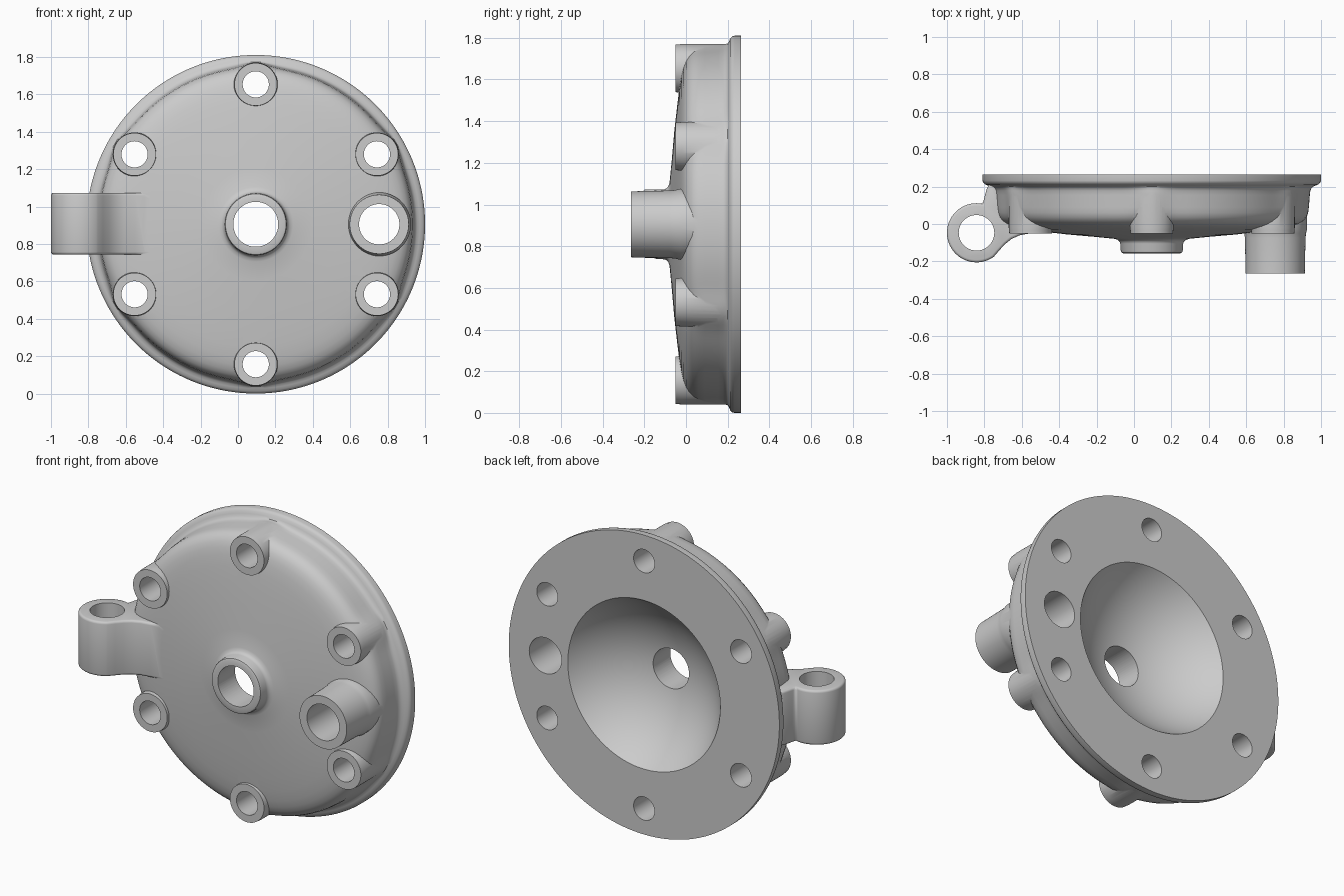
import bpy, bmesh, math
from mathutils import Matrix

if "Cube" in bpy.data.objects:
    bpy.data.objects.remove(bpy.data.objects["Cube"])

CX, CZ = 0.095, 0.905          # disc axis, parallel to y
BOLT_R = 0.748
BOLT_ANGLES = [math.radians(30 + 60 * i) for i in range(6)]


def finish(name, bm):
    bmesh.ops.recalc_face_normals(bm, faces=bm.faces[:])
    me = bpy.data.meshes.new(name)
    bm.to_mesh(me)
    bm.free()
    ob = bpy.data.objects.new(name, me)
    bpy.context.collection.objects.link(ob)
    return ob


def lathe(name, profile, x=CX, z=CZ, n=64, bump=None):
    """Revolve (radius, y[, bump weight]) points about an axis parallel to y."""
    bm = bmesh.new()
    rings = []
    for p in profile:
        w = p[2] if len(p) > 2 else 0
        ring = []
        for i in range(n):
            a = 2 * math.pi * i / n
            r = p[0] + (w * bump(a) if w else 0)
            ring.append(bm.verts.new((x + r * math.cos(a), p[1], z + r * math.sin(a))))
        rings.append(ring)
    for r0, r1 in zip(rings, rings[1:]):
        for i in range(n):
            j = (i + 1) % n
            bm.faces.new((r0[i], r0[j], r1[j], r1[i]))
    bm.faces.new(rings[0])
    bm.faces.new(rings[-1])
    return finish(name, bm)


def apply_mod(ob, mod):
    bpy.context.view_layer.objects.active = ob
    bpy.ops.object.modifier_apply(modifier=mod.name)


def boolean(ob, tool, op):
    tool.hide_render = True
    m = ob.modifiers.new(op, 'BOOLEAN')
    m.operation, m.solver, m.object = op, 'EXACT', tool
    apply_mod(ob, m)
    bpy.data.objects.remove(tool)


def wall_bump(a):
    """Side wall swells slightly into rounded columns behind each bolt boss."""
    def diff(b):
        return (a - b + math.pi) % (2 * math.pi) - math.pi
    return 0.02 * max(math.exp(-(diff(b) / 0.1) ** 2) for b in BOLT_ANGLES)


# Domed cover with centre boss, rounded shoulder and flange
cover = lathe("domed_cover", [
    (.10, -.157), (.152, -.157), (.162, -.153), (.166, -.142), (.168, -.105),
    (.172, -.094), (.182, -.085), (.2, -.079), (.3, -.069), (.45, -.056),
    (.58, -.041), (.66, -.031), (.72, -.021), (.76, -.011), (.79, .001),
    (.812, .016, .1), (.828, .036, .4), (.836, .06, .8), (.84, .09, 1), (.845, .155, 1),
    (.848, .178, .9), (.853, .19, .6), (.863, .2, .25), (.877, .206), (.892, .212),
    (.902, .222), (.905, .232), (.905, .265)], n=240, bump=wall_bump)

# Side lug: eye and arm outline extruded along z
ex, ey = -0.842, -0.047
outline = [(ex + .158 * math.cos(math.radians(a)), ey + .158 * math.sin(math.radians(a)))
           for a in range(78, 307, 4)]
outline += [(-.722, -.143), (-.69, -.108), (-.655, -.08), (-.61, -.06), (-.55, -.049),
            (-.47, -.03), (-.45, .1), (-.68, .205), (-.775, .215), (-.788, .185),
            (-.797, .155), (-.803, .13)]
bm = bmesh.new()
base = bm.faces.new([bm.verts.new((x, y, .743)) for x, y in outline])
top = bmesh.ops.extrude_face_region(bm, geom=[base], use_keep_orig=True)
bmesh.ops.translate(bm, vec=(0, 0, .33),
                    verts=[v for v in top["geom"] if isinstance(v, bmesh.types.BMVert)])
lug = finish("side_lug", bm)
bev = lug.modifiers.new("round", 'BEVEL')
bev.width, bev.segments, bev.use_clamp_overlap = .014, 3, False
bev.limit_method, bev.angle_limit = 'ANGLE', math.radians(60)
apply_mod(lug, bev)
boolean(cover, lug, 'UNION')

# Six bolt bosses
bolt_pos = [(CX + BOLT_R * math.cos(a), CZ + BOLT_R * math.sin(a)) for a in BOLT_ANGLES]
for x, z in bolt_pos:
    boss = lathe("bolt_boss", [(.114, -.05), (.115, -.034), (.117, -.02), (.117, .19)], x, z)
    boolean(cover, boss, 'UNION')

# Large port boss
PORT_X = 0.755
port = lathe("port_boss", [(.158, -.265), (.162, -.075), (.165, -.05), (.17, -.03),
                           (.17, .19)], PORT_X, CZ, 96)
boolean(cover, port, 'UNION')

# Drilled holes parallel to y
holes = [(x, z, .07) for x, z in bolt_pos] + [(CX, CZ, .12), (PORT_X, CZ, .108)]
for x, z, r in holes:
    boolean(cover, lathe("hole_cutter", [(r, -.5), (r, .5)], x, z), 'DIFFERENCE')

# Vertical hole in the lug eye
bm = bmesh.new()
bmesh.ops.create_cone(bm, cap_ends=True, segments=64, radius1=.095, radius2=.095, depth=1,
                      matrix=Matrix.Translation((ex, ey, .91)))
boolean(cover, finish("eye_cutter", bm), 'DIFFERENCE')

# Spherical bowl in the back face
bm = bmesh.new()
bmesh.ops.create_uvsphere(bm, u_segments=96, v_segments=80, radius=.617,
                          matrix=Matrix.Translation((CX, .612, CZ)) @ Matrix.Rotation(math.pi / 2, 4, 'X'))
boolean(cover, finish("bowl_cutter", bm), 'DIFFERENCE')

bpy.ops.object.select_all(action='DESELECT')
cover.select_set(True)
bpy.context.view_layer.objects.active = cover
bpy.ops.object.shade_smooth_by_angle(angle=math.radians(35))
